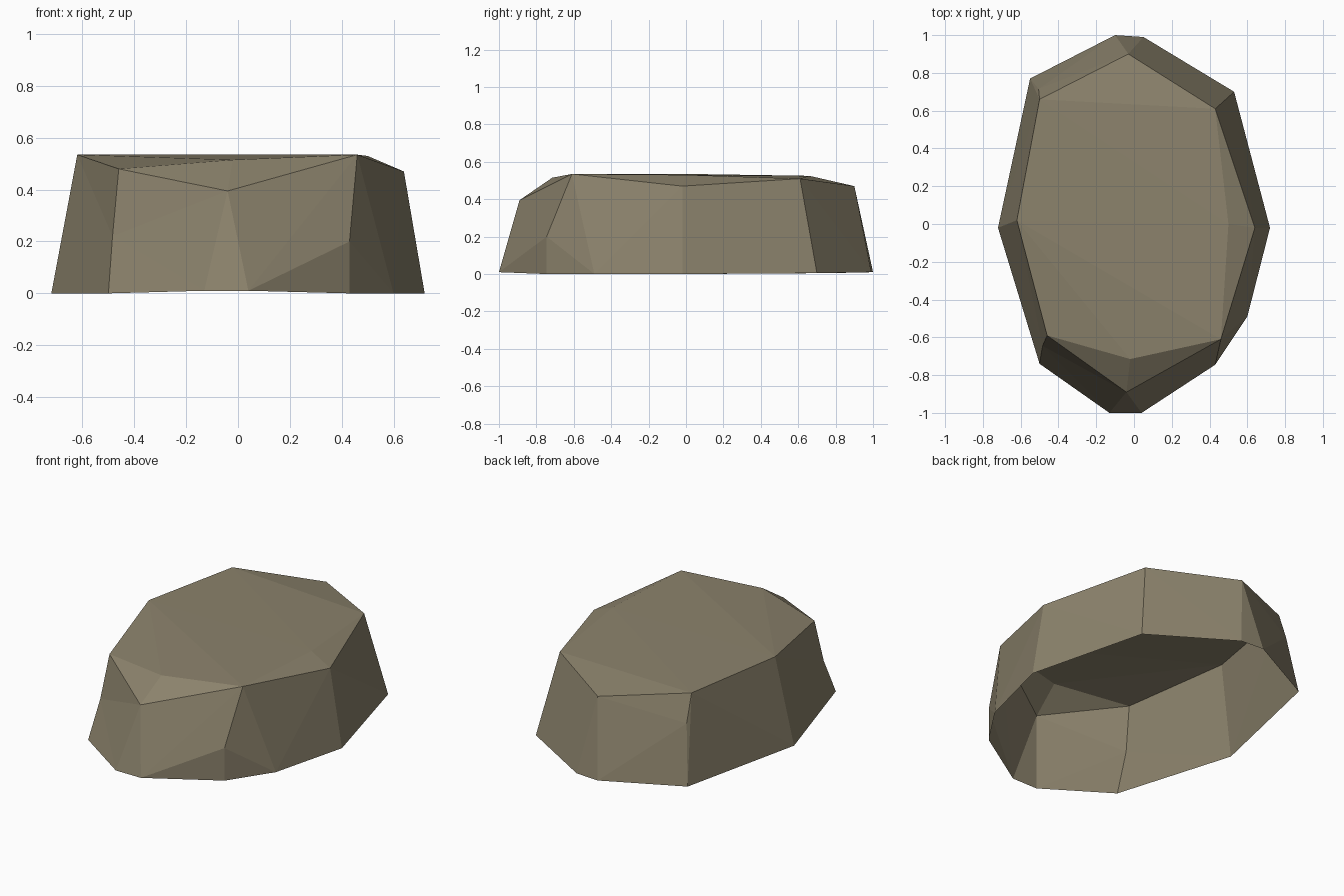
import bpy, bmesh
from mathutils import Vector

if "Cube" in bpy.data.objects:
    bpy.data.objects.remove(bpy.data.objects["Cube"])

# Outline of the open base
base = [(-.72, -.02, 0), (-.50, -.74, 0), (-.13, -1, .01), (.04, -1, .01),
        (.43, -.745, 0), (.60, -.49, 0), (.72, -.02, 0), (.53, .70, .005),
        (.05, .99, .01), (-.10, 1, .01), (-.55, .77, .005)]
# Chipped upper rim and crown
crown = [(-.62, .02, .535), (-.46, -.59, .48), (-.02, -.715, .515),
         (-.04, -.89, .395), (.46, -.61, .535), (.64, -.02, .47),
         (.43, .61, .51), (-.03, .90, .47), (-.50, .66, .525), (.50, 0, .53)]
# Break points part way up three corners
breaks = [(.43, -.745, .20), (-.505, .715, .36), (-.487, -.70, .22)]

# Rock: faceted shell around the points
bm = bmesh.new()
verts = [bm.verts.new(p) for p in base + crown + breaks]
dent = verts[-1]
bmesh.ops.convex_hull(bm, input=verts)
bm.normal_update()

# Open underside
under = [f for f in bm.faces if f.normal.z < -.5]
bmesh.ops.delete(bm, geom=under, context='FACES')

# Worn hollow at the front left corner
if dent.is_valid:
    dent.co = Vector((-.484, -.645, .22))
loose = [v for v in bm.verts if not v.link_faces]
bmesh.ops.delete(bm, geom=loose, context='VERTS')

mesh = bpy.data.meshes.new("rock")
bm.to_mesh(mesh)
bm.free()
rock = bpy.data.objects.new("rock", mesh)
bpy.context.collection.objects.link(rock)

stone = bpy.data.materials.new("stone beige")
stone.diffuse_color = (.26, .225, .15, 1)
stone.use_nodes = True
stone.node_tree.nodes["Principled BSDF"].inputs["Base Color"].default_value = stone.diffuse_color
mesh.materials.append(stone)
